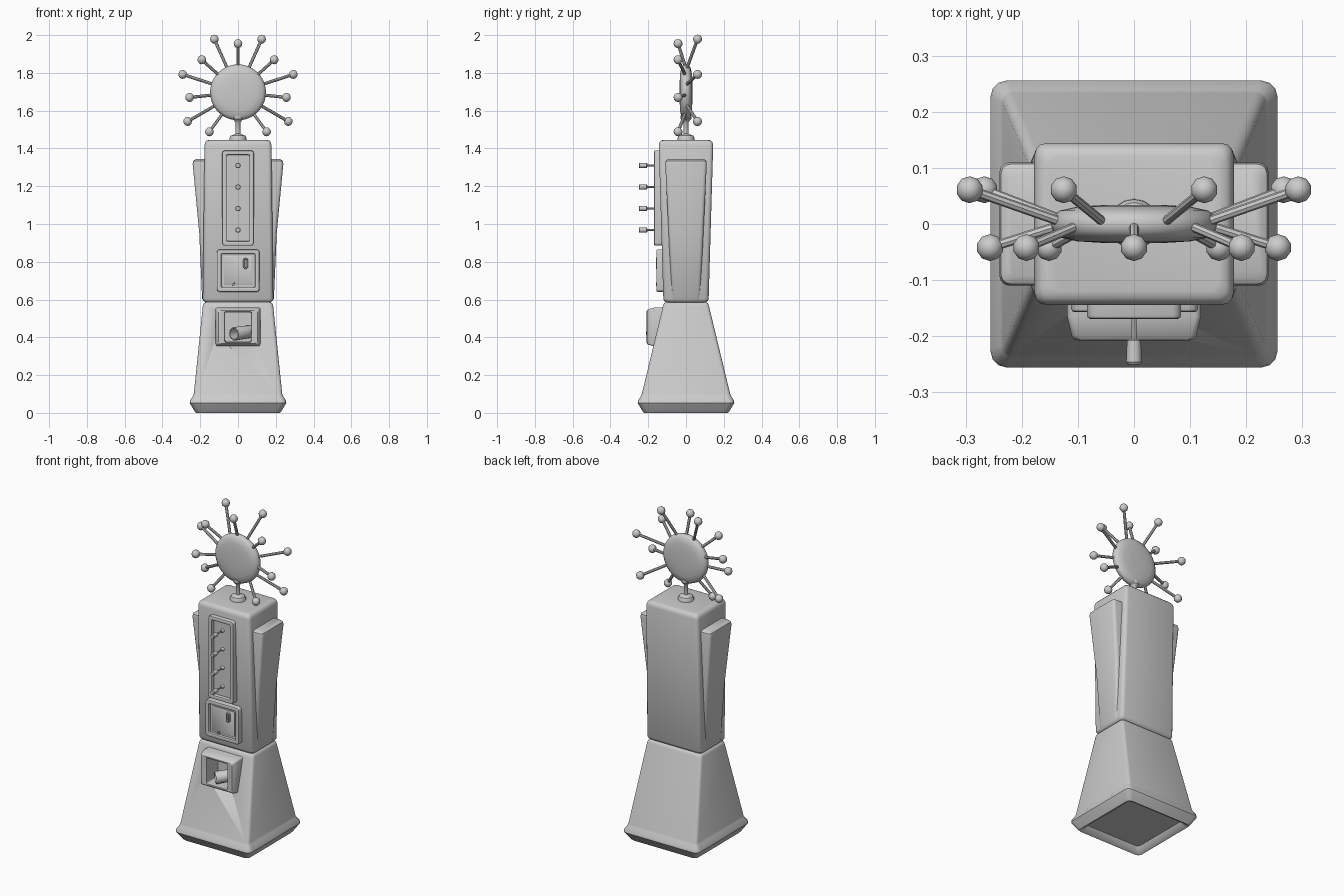
import bpy, bmesh, math
from mathutils import Vector

if "Cube" in bpy.data.objects:
    bpy.data.objects.remove(bpy.data.objects["Cube"])


def rrect(hx, hv, r, seg=3):
    """Rounded rectangle outline in 2D."""
    pts = []
    for k, (sx, sv) in enumerate([(1, 1), (-1, 1), (-1, -1), (1, -1)]):
        for i in range(seg + 1):
            a = math.radians(90 * k + 90 * i / seg)
            pts.append((sx * (hx - r) + r * math.cos(a), sv * (hv - r) + r * math.sin(a)))
    return pts


def circle(r, n=16):
    return [(r * math.cos(2 * math.pi * i / n), r * math.sin(2 * math.pi * i / n)) for i in range(n)]


def loft(name, rings, axis='Z', center=(0, 0)):
    """Skin a closed solid through (offset along axis, outline) rings."""
    bm = bmesh.new()
    loops = []
    for w, pts in rings:
        loop = []
        for u, v in pts:
            u, v = u + center[0], v + center[1]
            loop.append(bm.verts.new((u, v, w) if axis == 'Z' else (u, w, v)))
        loops.append(loop)
    for a, b in zip(loops, loops[1:]):
        n = len(a)
        for i in range(n):
            bm.faces.new((a[i], a[(i + 1) % n], b[(i + 1) % n], b[i]))
    bm.faces.new(loops[0])
    bm.faces.new(loops[-1])
    bmesh.ops.recalc_face_normals(bm, faces=bm.faces)
    me = bpy.data.meshes.new(name)
    bm.to_mesh(me)
    bm.free()
    ob = bpy.data.objects.new(name, me)
    bpy.context.collection.objects.link(ob)
    smooth(ob)
    return ob


def smooth(ob, angle=35):
    bpy.ops.object.select_all(action='DESELECT')
    ob.select_set(True)
    bpy.context.view_layer.objects.active = ob
    bpy.ops.object.shade_smooth_by_angle(angle=math.radians(angle))


def rod(name, p0, p1, r, n=8):
    p0, p1 = Vector(p0), Vector(p1)
    d = p1 - p0
    ob = loft(name, [(0, circle(r, n)), (d.length, circle(r, n))])
    ob.location = p0
    ob.rotation_euler = d.to_track_quat('Z', 'Y').to_euler()
    return ob


def frame(name, center, hx, hz, back, front, border, floor, r=0.015):
    """Raised front panel with a rounded rim and a recessed centre."""
    e = 0.006
    def ring(y, inset):
        return (y, rrect(hx - inset, hz - inset, max(r - inset * 0.4, 0.004)))
    return loft(name, [ring(back, 0), ring(front + e, 0), ring(front + e * 0.3, e * 0.3), ring(front, e),
                       ring(front, border - e), ring(front + e * 0.3, border - e * 0.3),
                       ring(front + e, border), ring(floor, border)], 'Y', center)


# Flared pedestal with foot rim and recessed underside
pedestal = loft("pedestal", [(z, rrect(x, y, r)) for z, x, y, r in [
    (0.035, .19, .19, .02), (0.008, .205, .205, .02), (0, .222, .222, .025), (0.012, .232, .232, .028),
    (0.052, .256, .256, .03), (0.066, .254, .254, .03), (0.09, .238, .238, .022), (0.1, .234, .234, .018),
    (0.568, .186, .121, .018), (0.58, .181, .116, .018), (0.588, .168, .105, .015)]])

# Pocket in the pedestal behind the tray
cutter = loft("pocket_cutter", [(-.3, rrect(.074, .082, .006)), (-.085, rrect(.074, .082, .006))], 'Y', (0, .455))
cutter.hide_render = True
cut = pedestal.modifiers.new("pocket", 'BOOLEAN')
cut.operation = 'DIFFERENCE'
cut.solver = 'EXACT'
cut.object = cutter
bpy.context.view_layer.objects.active = pedestal
bpy.ops.object.modifier_apply(modifier="pocket")
bpy.data.objects.remove(cutter)

# Main cabinet
loft("cabinet", [(z, rrect(x, y, .02)) for z, x, y in [
    (.583, .17, .105), (.592, .182, .115), (.604, .187, .12), (1.418, .177, .144),
    (1.433, .173, .140), (1.442, .165, .132), (1.445, .152, .12)]])

# Side fins
fin = loft("side_fins", [(z, rrect(x - .12, y, .018)) for z, x, y in [
    (.592, .182, .07), (.605, .19, .077), (.95, .205, .092), (1.318, .240, .11),
    (1.334, .237, .107), (1.343, .225, .096)]], 'Z', (.12, 0))
mir = fin.modifiers.new("mirror", 'MIRROR')

# Upper lever panel with four levers
frame("lever_panel", (0, 1.137), .084, .252, -.115, -.169, .024, -.147)
for i in range(4):
    z = .968 + i * .114
    loft(f"lever_collar_{i}", [(-.14, circle(.012, 10)), (-.153, circle(.010, 10)), (-.16, circle(.005, 10))], 'Y', (0, z))
    rod(f"lever_rod_{i}", (0, -.14, z), (0, -.22, z), .0045)
    loft(f"lever_knob_{i}", [(y, circle(r, 12)) for y, r in [
        (-.205, .009), (-.208, .0125), (-.246, .014), (-.25, .011)]], 'Y', (0, z))

# Lower door panel with slot and latch
frame("door_panel", (.001, .753), .113, .112, -.1, -.157, .024, -.142)
loft("door_plate", [(-.12, rrect(.078, .077, .006)), (-.146, rrect(.078, .077, .006)),
                    (-.148, rrect(.075, .074, .005))], 'Y', (0, .753))
loft("coin_slot", [(y, rrect(x, z, x * .95)) for y, x, z in [
    (-.14, .013, .03), (-.157, .013, .03), (-.16, .010, .027), (-.16, .005, .022), (-.15, .004, .021)]], 'Y', (.04, .792))
rod("latch_pin", (-.026, -.14, .678), (-.026, -.158, .678), .007)
rod("latch_arm", (-.026, -.154, .678), (-.018, -.156, .69), .003)

# Dispensing tray
loft("tray", [(y, rrect(x, z, r)) for y, x, z, r in [
    (-.09, .119, .104, .01), (-.165, .119, .103, .01), (-.2, .111, .094, .01), (-.207, .104, .088, .01),
    (-.208, .078, .083, .008), (-.205, .071, .079, .006), (-.095, .068, .076, .005)]], 'Y', (0, .455))

# Outlet spout, open at the front
a, b = Vector((.062, -.1, .43)), Vector((-.022, -.188, .418))
L = (b - a).length
spout = loft("outlet_spout", [(0, circle(.034)), (L - .003, circle(.036)), (L, circle(.034)),
                              (L, circle(.029)), (L * .25, circle(.026))])
spout.location = a
spout.rotation_euler = (b - a).to_track_quat('Z', 'Y').to_euler()

# Neck
loft("neck", [(z, circle(r)) for z, r in [
    (1.435, .045), (1.458, .044), (1.468, .038), (1.474, .022), (1.478, .0125), (1.535, .0125),
    (1.545, .018), (1.555, .028), (1.575, .03)]])

# Starburst disc
C = 1.697
half = [(.034, .05), (.031, .1), (.024, .132), (.014, .144)]
loft("burst_disc", [(-y, circle(r, 40)) for y, r in half] + [(0, circle(.148, 40))] +
     [(y, circle(r, 40)) for y, r in reversed(half)], 'Y', (0, C))

# Starburst spikes, alternating short forward and long backward
for k in range(-6, 7):
    a = math.radians(90 - 24 * k)
    R, y = (.308, .061) if k % 2 else (.258, -.042)
    ux, uz = math.cos(a), math.sin(a)
    tip = (ux * R, y, C + uz * R)
    rod(f"spike_{k + 6}", (ux * .125, 0, C + uz * .125), tip, .0085)
    bpy.ops.mesh.primitive_uv_sphere_add(segments=10, ring_count=6, radius=.024, location=tip)
    ball = bpy.context.object
    ball.name = f"spike_ball_{k + 6}"
    smooth(ball, 60)
